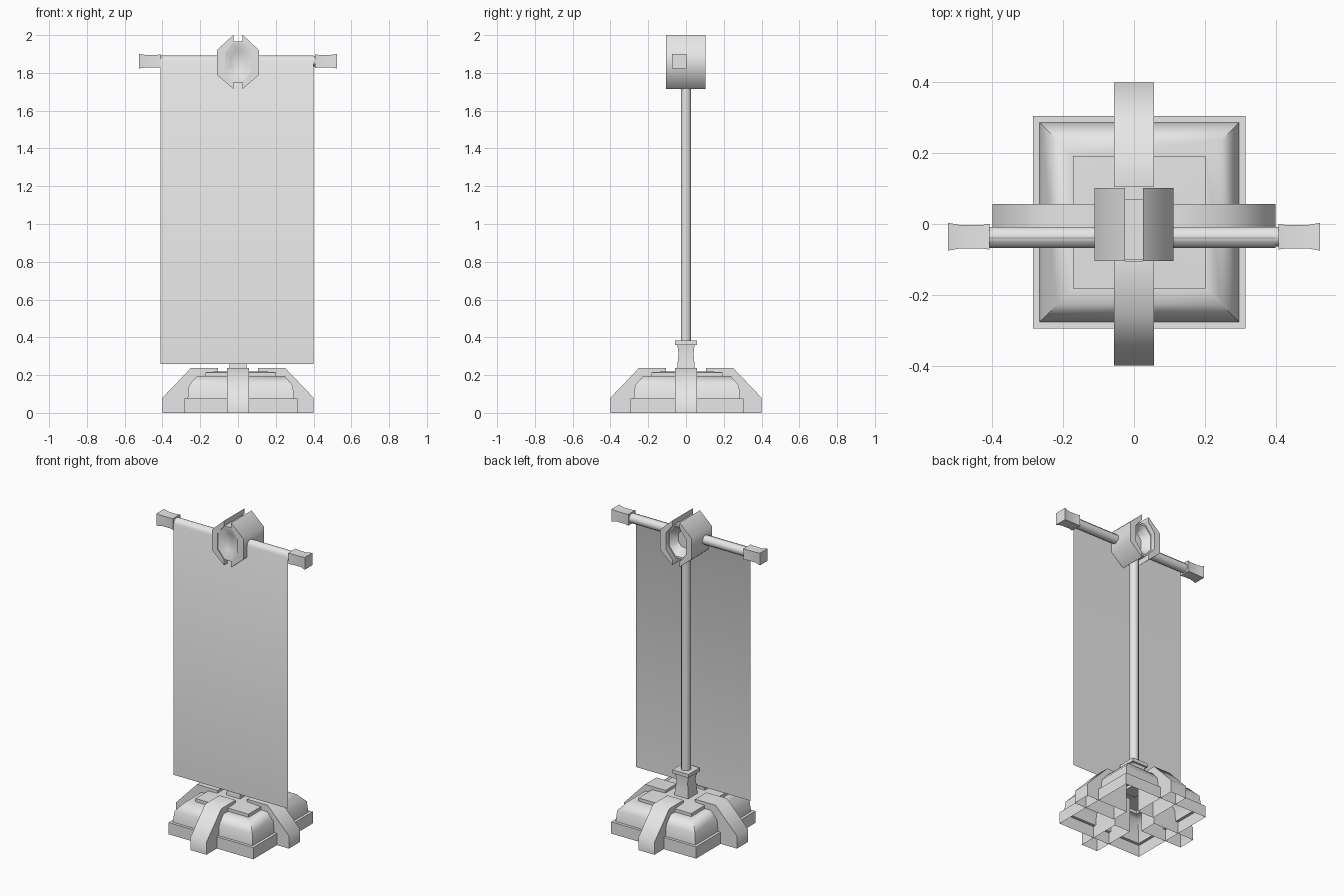
import bpy, bmesh, math
from mathutils import Matrix, Vector

cube = bpy.data.objects.get("Cube")
if cube:
    bpy.data.objects.remove(cube)

grey = bpy.data.materials.new("plain grey")
grey.use_nodes = True
grey.diffuse_color = (0.8, 0.8, 0.8, 1)
grey.node_tree.nodes["Principled BSDF"].inputs["Base Color"].default_value = (0.8, 0.8, 0.8, 1)


def loft(name, rings, start_cap=True, end_cap=True, closed=True, angle=50):
    """Skin a list of equal-length point rings into one object."""
    bm = bmesh.new()
    loops = [[bm.verts.new(p) for p in ring] for ring in rings]
    count = len(loops[0])
    for a, b in zip(loops, loops[1:]):
        for i in range(count if closed else count - 1):
            j = (i + 1) % count
            bm.faces.new((a[i], a[j], b[j], b[i]))
    if start_cap:
        bm.faces.new(loops[0][::-1])
    if end_cap:
        bm.faces.new(loops[-1])
    bmesh.ops.recalc_face_normals(bm, faces=bm.faces)
    mesh = bpy.data.meshes.new(name)
    bm.to_mesh(mesh)
    bm.free()
    mesh.materials.append(grey)
    obj = bpy.data.objects.new(name, mesh)
    bpy.context.collection.objects.link(obj)
    bpy.ops.object.select_all(action='DESELECT')
    obj.select_set(True)
    bpy.context.view_layer.objects.active = obj
    bpy.ops.object.shade_smooth_by_angle(angle=math.radians(angle))
    return obj


def polygon(sides, radius, place, turn=0.5):
    """Regular polygon measured to its flats; place maps (u, v) to a point."""
    r = radius / math.cos(math.pi / sides)
    step = 2 * math.pi / sides
    return [place(r * math.cos((i + turn) * step), r * math.sin((i + turn) * step))
            for i in range(sides)]


def upright(name, profile, sides, centre=(0, 0), **caps):
    """Stack of polygons from (half width, height) pairs."""
    cx, cy = centre
    return loft(name, [polygon(sides, r, lambda u, v: (cx + u, cy + v, z))
                       for r, z in profile], **caps)


# Stepped plinth, open underneath
upright("plinth", [(0.3, 0), (0.3, 0.075), (0.282, 0.075), (0.275, 0.145), (0.232, 0.195),
                   (0.187, 0.195), (0.187, 0.215), (0.11, 0.22)],
        4, centre=(0.015, 0.005), start_cap=False)

# Four sloping feet, open underneath
leg_profile = [(0.105, 0), (0.105, 0.237), (0.25, 0.237), (0.4, 0.08), (0.4, 0)]
for k, side in enumerate(("left", "back", "right", "front")):
    turn = Matrix.Rotation(k * math.pi / 2, 3, 'Z')
    foot = loft(side + "_foot",
                [[turn @ Vector((r, w, z)) for r, z in leg_profile] for w in (-0.057, 0.057)])
    bm = bmesh.new()
    bm.from_mesh(foot.data)
    under = [f for f in bm.faces if all(v.co.z < 0.001 for v in f.verts)]
    bmesh.ops.delete(bm, geom=under, context='FACES')
    bm.to_mesh(foot.data)
    bm.free()

# Pole socket and pole
upright("socket", [(0.05, 0.2), (0.045, 0.26), (0.04, 0.31), (0.045, 0.36),
                   (0.057, 0.36), (0.057, 0.382)], 4)
upright("pole", [(0.027, 0.37), (0.027, 1.76)], 8)

# Crossbar arms and square flared finials, one per side
BAR_Y, BAR_Z = -0.036, 1.862


def sideways(name, profile, sides):
    return loft(name, [polygon(sides, r, lambda u, v: (x, BAR_Y + u, BAR_Z + v))
                       for x, r in profile])


for side, s in (("left", 1), ("right", -1)):
    sideways(side + "_crossbar", [(s * 0.05, 0.028), (s * 0.42, 0.028)], 8)
    sideways(side + "_finial", [(s * 0.408, 0.036), (s * 0.43, 0.033),
                                (s * 0.49, 0.033), (s * 0.525, 0.039)], 4)

# Cloth hanging over the front of the bar
cloth = [(-0.036, 1.892), (-0.058, 1.885), (-0.068, 1.862), (-0.068, 0.26)]
loft("banner", [[(x, y, z) for y, z in cloth] for x in (-0.41, 0.4)],
     start_cap=False, end_cap=False, closed=False)

# Two angular clasp halves around the centre
jaw = [(0.025, 2.0), (0.112, 1.92), (0.112, 1.79), (0.025, 1.715),
       (0.025, 1.75), (0.07, 1.805), (0.07, 1.91), (0.025, 1.965)]
for side, s in (("left", 1), ("right", -1)):
    loft(side + "_clasp", [[(s * x, y, z) for x, z in jaw] for y in (-0.105, 0.102)])

# Clasp core, dished on front and back
core = [(0.03, 1.965), (0.075, 1.91), (0.075, 1.805), (0.03, 1.75)]
core += [(-x, z) for x, z in reversed(core)]


def core_ring(y, scale):
    return [(x * scale, y, 1.857 + (z - 1.857) * scale) for x, z in core]


loft("clasp_core", [core_ring(y, s) for y, s in
                    ((-0.076, 0.5), (-0.1, 0.88), (-0.1, 1), (0.07, 1), (0.07, 0.88), (0.02, 0.5))])
